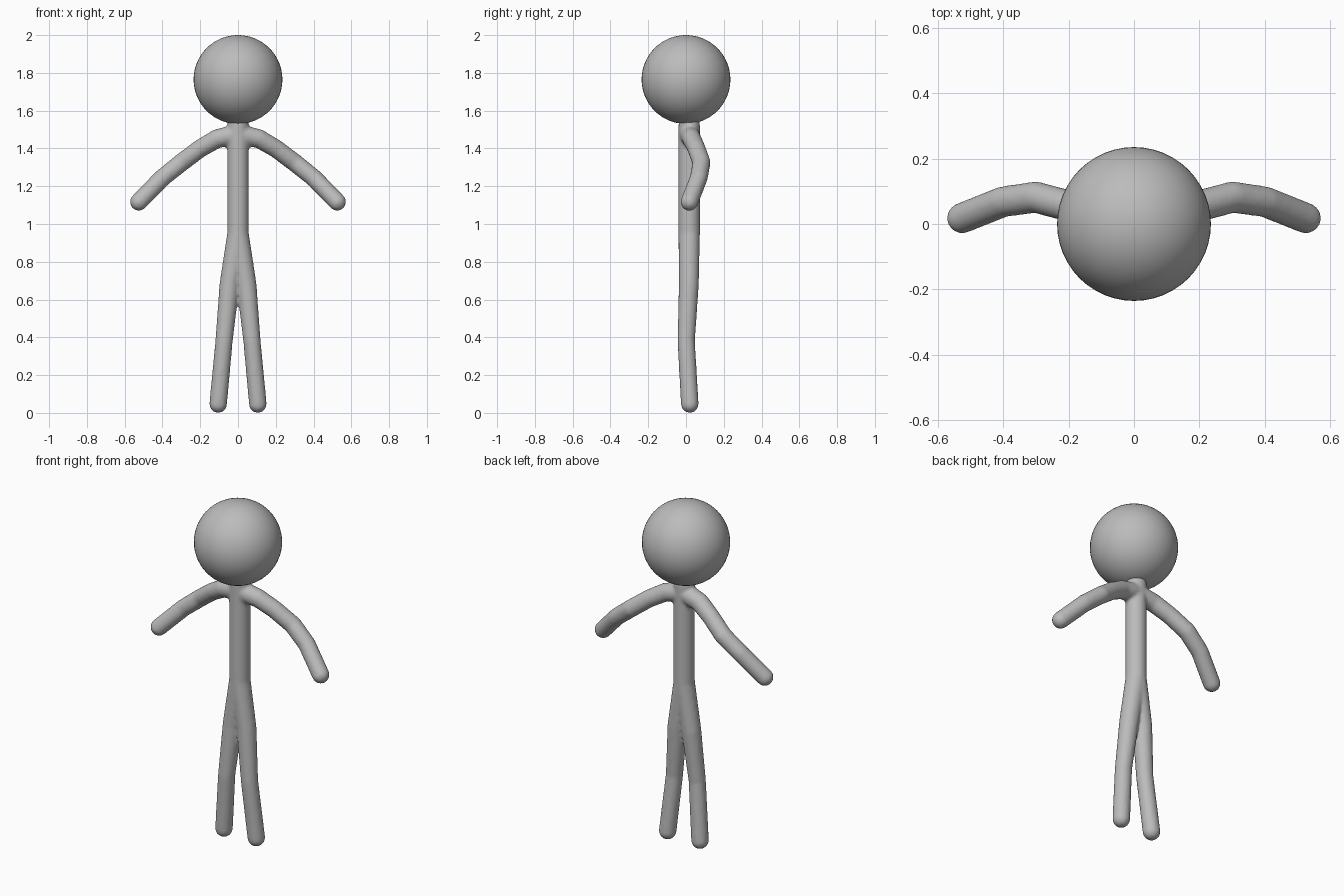
import bpy, bmesh
from mathutils import Vector

if "Cube" in bpy.data.objects:
    bpy.data.objects.remove(bpy.data.objects["Cube"])

grey = bpy.data.materials.new("plain_grey")
grey.diffuse_color = (0.5, 0.5, 0.5, 1)
grey.use_nodes = True
grey.node_tree.nodes["Principled BSDF"].inputs["Base Color"].default_value = grey.diffuse_color


def make_object(name, bm):
    mesh = bpy.data.meshes.new(name)
    bm.to_mesh(mesh)
    bm.free()
    for p in mesh.polygons:
        p.use_smooth = True
    mesh.materials.append(grey)
    obj = bpy.data.objects.new(name, mesh)
    bpy.context.collection.objects.link(obj)
    return obj


def add_limb(bm, points):
    """Round-ended tube through (x, y, z, radius) points."""
    for x, y, z, r in points:
        ball = bmesh.ops.create_uvsphere(bm, u_segments=24, v_segments=16, radius=r)
        bmesh.ops.translate(bm, verts=ball["verts"], vec=(x, y, z))
    for a, b in zip(points, points[1:]):
        p, q = Vector(a[:3]), Vector(b[:3])
        tube = bmesh.ops.create_cone(bm, cap_ends=True, segments=24, radius1=a[3],
                                     radius2=b[3], depth=(q - p).length)
        turn = (q - p).to_track_quat('Z', 'Y').to_matrix()
        bmesh.ops.rotate(bm, verts=tube["verts"], matrix=turn)
        bmesh.ops.translate(bm, verts=tube["verts"], vec=(p + q) / 2)


# Head
bm = bmesh.new()
bmesh.ops.create_uvsphere(bm, u_segments=48, v_segments=32, radius=0.235)
bmesh.ops.translate(bm, verts=bm.verts, vec=(0, 0, 1.765))
make_object("head", bm)

# Torso, arms and legs, fused into one smooth skin
arm = [(0, 0.017, 1.475, 0.055), (0.11, 0.03, 1.452, 0.05), (0.2, 0.055, 1.4, 0.048),
       (0.3, 0.082, 1.325, 0.048), (0.4, 0.068, 1.245, 0.047), (0.525, 0.018, 1.117, 0.047)]
leg = [(0, 0.017, 0.95, 0.057), (0.045, 0.015, 0.68, 0.053),
       (0.074, 0.001, 0.38, 0.046), (0.105, 0.02, 0.047, 0.047)]
bm = bmesh.new()
add_limb(bm, [(0, 0.017, 1.53, 0.057), (0, 0.017, 0.95, 0.057)])
for side in (-1, 1):
    for limb in (arm, leg):
        add_limb(bm, [(side * x, y, z, r) for x, y, z, r in limb])
body = make_object("body", bm)
fuse = body.modifiers.new("fuse", 'REMESH')
fuse.mode = 'VOXEL'
fuse.voxel_size = 0.009
fuse.use_smooth_shade = True
soften = body.modifiers.new("soften", 'SMOOTH')
soften.factor = 0.5
soften.iterations = 6
